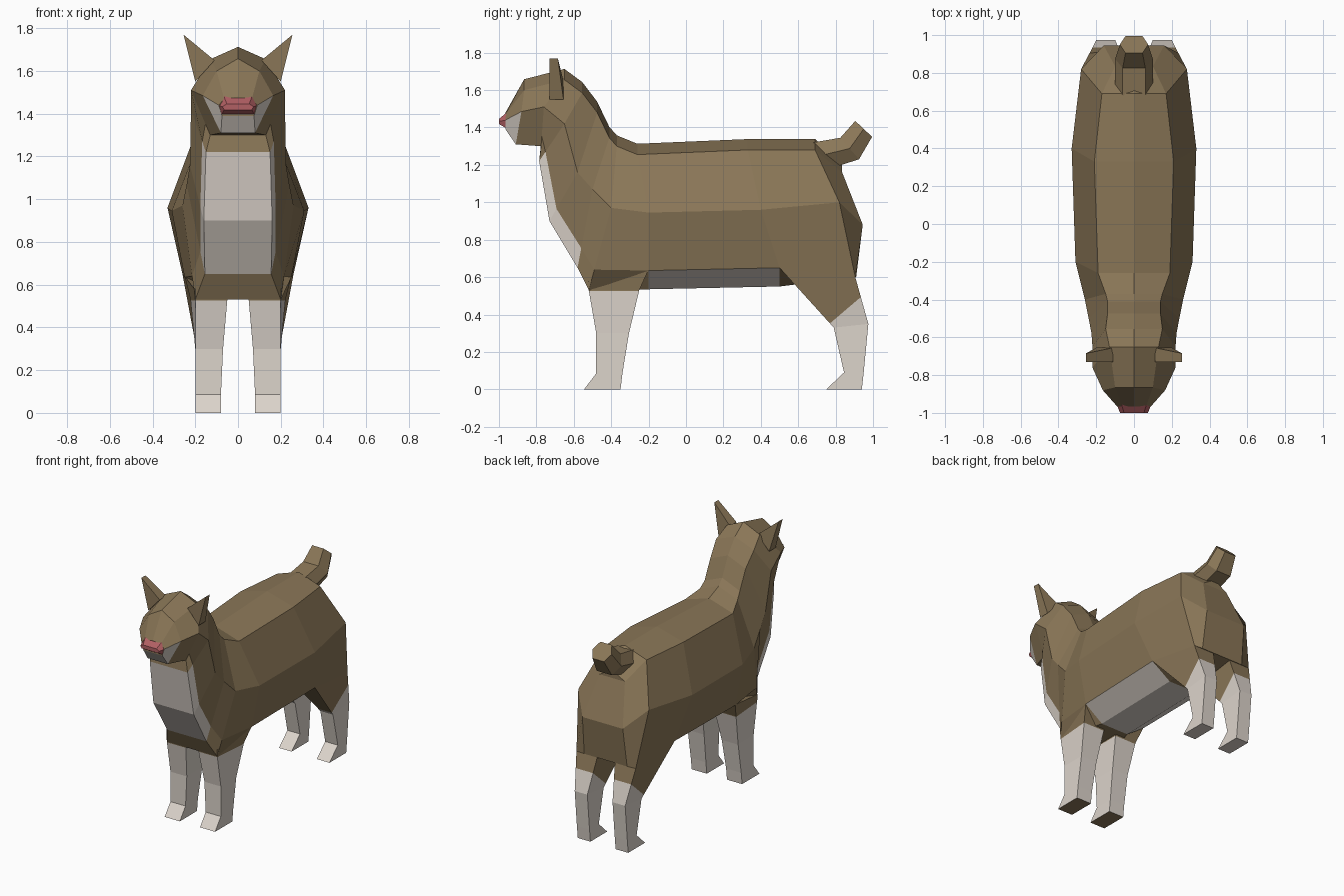
import bpy, bmesh
from mathutils import Vector

if "Cube" in bpy.data.objects:
    bpy.data.objects.remove(bpy.data.objects["Cube"])


def material(name, rgb):
    m = bpy.data.materials.new(name)
    m.diffuse_color = (*rgb, 1)
    m.use_nodes = True
    m.node_tree.nodes["Principled BSDF"].inputs["Base Color"].default_value = m.diffuse_color
    return m


BROWN = material("brown fur", (0.255, 0.183, 0.096))
WHITE = material("cream fur", (0.72, 0.66, 0.60))
PINK = material("pink nose", (0.44, 0.115, 0.125))


def mesh_object(name, bm, mats, mirror=False):
    bmesh.ops.recalc_face_normals(bm, faces=bm.faces[:])
    me = bpy.data.meshes.new(name)
    bm.to_mesh(me)
    bm.free()
    ob = bpy.data.objects.new(name, me)
    bpy.context.collection.objects.link(ob)
    for m in mats:
        me.materials.append(m)
    if mirror:
        ob.modifiers.new("mirror", 'MIRROR')
    return ob


def loft(rings, strip_caps=False, rule=None):
    """Skin closed rings; rule(ring, side) picks the material index."""
    bm = bmesh.new()
    rows = [[bm.verts.new(p) for p in r] for r in rings]
    n = len(rows[0])
    for r in range(len(rows) - 1):
        for i in range(n):
            j = (i + 1) % n
            f = bm.faces.new((rows[r][i], rows[r][j], rows[r + 1][j], rows[r + 1][i]))
            if rule:
                f.material_index = rule(r, min(i, n - 1 - i))
    for row in (rows[0], rows[-1]):
        if strip_caps:
            for i in range(n // 2):
                ids = dict.fromkeys((i, i + 1, n - i - 1, (n - i) % n))
                bm.faces.new([row[k] for k in ids])
        else:
            bm.faces.new(row)
    return bm


def full(half):
    """Close a half outline on the centre line and mirror it."""
    (_, y0, z0), (_, y1, z1) = half[0], half[-1]
    left = [(-x, y, z) for x, y, z in reversed(half)]
    return [(0, y0, z0), *half, (0, y1, z1), *left]


def body_ring(shoulder, side, low):
    """Raise a spine above the shoulders and add a belly or chest edge."""
    s, w, k = Vector(shoulder), Vector(side), Vector(low)
    if k.y > -.4:      # trunk: belly hangs below the flank between the legs
        b = Vector((.11, k.y, k.z - (.1 if k.y < .6 else 0)))
    else:              # chest and head: flank point lies above the chest edge
        k, b = w.lerp(k, .75), k
    ring = full([tuple(p) for p in (s, w, k, b)])
    ring[0] = (0, s.y, s.z + (.058 if s.y > -.95 else .01))
    return ring


def coat(ring, side):
    belly_or_chest = ring in (2, 5, 6) and side >= 3
    muzzle = ring == 9 and side >= 2
    return int(belly_or_chest or muzzle)


# Trunk, neck and head, from rump to snout: shoulder, side and lower edge
body = [
    ((.10, .835, 1.16), (.16, .945, .88), (.17, .91, .6)),
    ((.17, .69, 1.28), (.28, .82, 1.0), (.235, .905, .6)),
    ((.21, .33, 1.28), (.33, .40, .96), (.26, .50, .65)),
    ((.19, -.26, 1.255), (.31, -.2, .945), (.25, -.2, .635)),
    ((.15, -.37, 1.30), (.26, -.40, .97), (.2, -.52, .53)),
    ((.14, -.41, 1.345), (.24, -.50, 1.07), (.155, -.58, .65)),
    ((.14, -.475, 1.48), (.225, -.58, 1.16), (.16, -.73, .9)),
    ((.15, -.555, 1.585), (.22, -.65, 1.42), (.15, -.785, 1.22)),
    ((.13, -.65, 1.655), (.22, -.76, 1.51), (.13, -.775, 1.30)),
    ((.10, -.865, 1.60), (.165, -.88, 1.485), (.08, -.91, 1.31)),
    ((.065, -.965, 1.47), (.09, -.965, 1.44), (.075, -.965, 1.39)),
]
mesh_object("body_and_head", loft([body_ring(*r) for r in body], True, coat), [BROWN, WHITE])

# Nose, tapering to a flat tip
outline = [(.066, 1.483), (.092, 1.44), (.08, 1.392)]
nose_base = [(x, -.955, z) for x, z in outline]
nose_tip = [(.8 * x, -1, 1.43 + .3 * (z - 1.43)) for x, z in outline]
mesh_object("nose", loft([full(nose_base), full(nose_tip)], True), [PINK])


# Legs: each section is front (y, z), back (y, z), inner x, outer front x, outer back x
def leg(name, sections, plane_co, plane_no, brown_sole):
    rings = [[(xf, *f), (xb, *b), (xi, *b), (xi, *f)] for f, b, xi, xf, xb in sections]
    bm = loft(rings)
    co, no = Vector(plane_co), Vector(plane_no)
    # cut along the sock line
    bmesh.ops.bisect_plane(bm, geom=bm.verts[:] + bm.edges[:] + bm.faces[:],
                           plane_co=co, plane_no=no, dist=1e-5)
    for f in bm.faces:
        c = f.calc_center_median()
        sole = brown_sole and c.z < .001
        f.material_index = int((c - co).dot(no) < 0 and not sole)
    mesh_object(name, bm, [BROWN, WHITE], True)


leg("front_legs", [
    ((-.52, .58), (-.2, .64), .04, .205, .25),
    ((-.52, .53), (-.25, .53), .05, .20, .222),
    ((-.48, .30), (-.305, .30), .07, .20, .20),
    ((-.48, .085), (-.34, .085), .08, .20, .20),
    ((-.545, 0), (-.35, 0), .08, .20, .20),
], (0, 0, .525), (0, 0, 1), True)

leg("hind_legs", [
    ((.50, .65), (.905, .60), .07, .26, .235),
    ((.79, .33), (.975, .35), .10, .20, .20),
    ((.845, .09), (.95, .09), .10, .20, .20),
    ((.75, 0), (.94, 0), .10, .20, .20),
], (0, .79, .37), (0, -.65, .76), False)

# Ears: a triangle extruded front to back
ear = [(.11, 1.65), (.20, 1.55), (.255, 1.77)]
ear_front = [(x, -.73, z) for x, z in ear]
ear_back = [(x, -.685 if z > 1.7 else -.655, z) for x, z in ear]
mesh_object("ears", loft([ear_front, ear_back]), [BROWN], True)


# Tail: upper (y, z), lower (y, z), half width
def tail_ring(u, l, w):
    m = ((u[0] + l[0]) / 2, (u[1] + l[1]) / 2)
    return [(.6 * w, *u), (w, *m), (.6 * w, *l), (-.6 * w, *l), (-w, *m), (-.6 * w, *u)]


mesh_object("tail", loft([
    tail_ring((.68, 1.32), (.80, 1.19), .10),
    tail_ring((.825, 1.345), (.925, 1.23), .10),
    tail_ring((.905, 1.435), (.995, 1.35), .075),
]), [BROWN])
